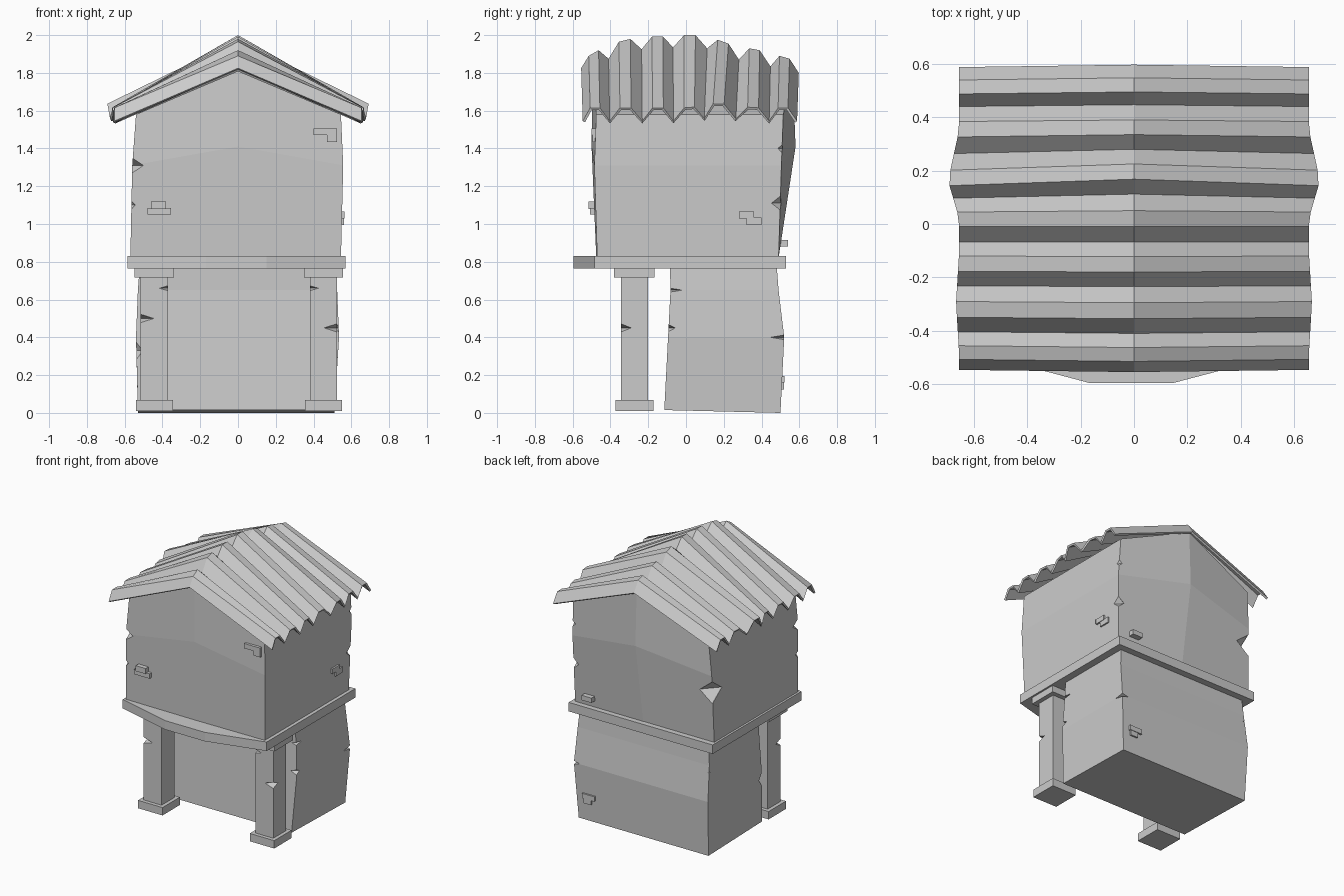
import bpy, bmesh
from mathutils import Vector

if "Cube" in bpy.data.objects:
    bpy.data.objects.remove(bpy.data.objects["Cube"])


def make(name, verts, faces):
    me = bpy.data.meshes.new(name)
    me.from_pydata(verts, [], faces)
    bm = bmesh.new()
    bm.from_mesh(me)
    if name != "corrugated_roof":
        bmesh.ops.recalc_face_normals(bm, faces=bm.faces)
    bm.to_mesh(me)
    bm.free()
    ob = bpy.data.objects.new(name, me)
    bpy.context.collection.objects.link(ob)
    return ob


def loft(name, rings, cap_top=True):
    """Closed solid from stacked rings of equal point count."""
    n = len(rings[0])
    verts = [p for r in rings for p in r]
    faces = [(k*n + i, k*n + (i+1) % n, (k+1)*n + (i+1) % n, (k+1)*n + i)
             for k in range(len(rings)-1) for i in range(n)]
    faces.append(tuple(range(n))[::-1])
    t = (len(rings)-1)*n
    if cap_top:
        faces.append(tuple(range(t, t+n)))
    else:  # gable: split along the ridge between points 1 and 4
        faces += [(t, t+1, t+4, t+5), (t+1, t+2, t+3, t+4)]
    return make(name, verts, faces)


def box(name, x0, x1, y0, y1, z0, z1):
    return loft(name, [[(x0, y0, z), (x1, y0, z), (x1, y1, z), (x0, y1, z)] for z in (z0, z1)])


def chip(ob, notches):
    """Cut pointed chips (centre, half sizes) out of an object."""
    for c, s in notches:
        v = [Vector(c) + Vector([s[a]*d if a == k else 0 for a in range(3)])
             for k in range(3) for d in (1, -1)]
        f = [(a, b, e) for a in (0, 1) for b in (2, 3) for e in (4, 5)]
        cut = make("chip_cutter", v, f)
        cut.hide_render = True
        m = ob.modifiers.new("chip", 'BOOLEAN')
        m.operation, m.object, m.solver = 'DIFFERENCE', cut, 'EXACT'
        bpy.context.view_layer.objects.active = ob
        bpy.ops.object.modifier_apply(modifier=m.name)
        bpy.data.objects.remove(cut)


# Lower body, slightly bowed
def ring4(xl, xr, yf, yb, zf, zb):
    return [(xl, yf, zf), (xr, yf, zf), (xr, yb, zb), (xl, yb, zb)]


lower = loft("lower_body", [
    ring4(-.53, .51, -.115, .50, .015, 0),
    ring4(-.54, .535, -.095, .52, .40, .40),
    ring4(-.53, .525, -.082, .49, .65, .65),
    ring4(-.52, .515, -.085, .48, .78, .78)])
chip(lower, [((.535, -.09, .65), (.05, .09, .014)),
             ((.54, .53, .40), (.06, .09, .015)),
             ((.54, -.10, .45), (.06, .05, .025)),
             ((-.545, -.10, .33), (.04, .04, .06)),
             ((-.545, .52, .60), (.05, .05, .02))])

# Floor slab with a bowed front
plan = [(-.585, -.485), (-.17, -.595), (.15, -.595), (.57, -.485), (.57, .53), (-.585, .53)]
loft("floor_slab", [[(x, y, z) for x, y in plan] for z in (.765, .83)])


# Upper body with gable ends and creased walls
def ring6(xl, xr, yf, yfm, yb, ybm, z, zm):
    return [(xl, yf, z), (0, yfm, zm), (xr, yf, z), (xr, yb, z), (0, ybm, zm), (xl, yb, z)]


upper = loft("upper_body", [
    ring6(-.57, .545, -.47, -.475, .49, .49, .82, .82),
    ring6(-.56, .557, -.485, -.50, .505, .58, 1.31, 1.41),
    ring6(-.54, .545, -.475, -.495, .515, .565, 1.58, 1.81)], cap_top=False)
chip(upper, [((-.56, -.485, 1.31), (.06, .06, .04)),
             ((-.56, .50, 1.19), (.10, .11, .08)),
             ((.555, .50, 1.11), (.05, .05, .04)),
             ((-.57, -.475, 1.10), (.03, .03, .03)),
             ((.56, .51, 1.40), (.03, .03, .03))])

# Front pillars with base and cap
for side, cx in (("left", -.443), ("right", .453)):
    p = box(side + "_pillar", cx-.072, cx+.072, -.345, -.2, .05, .73)
    s = -1 if cx < 0 else 1
    zn = .5 if cx < 0 else .45
    chip(p, [((cx + .072*s, -.345, zn), (.07, .055, .022)),
             ((cx - .072*s, -.345, .66), (.045, .04, .013))])
    box(side + "_pillar_base", cx-.098, cx+.098, -.372, -.173, .01, .067)
    box(side + "_pillar_cap", cx-.104, cx+.104, -.38, -.167, .718, .77)

# Raised bricks in the walls
box("front_brick_1", -.46, -.38, -.515, -.44, 1.08, 1.12)
box("front_brick_2", -.48, -.355, -.507, -.44, 1.05, 1.085)
box("front_brick_3", .40, .525, -.50, -.44, 1.47, 1.505)
box("front_brick_4", .47, .525, -.495, -.44, 1.435, 1.475)
box("side_brick_1", .50, .563, .28, .36, 1.03, 1.065)
box("side_brick_2", .50, .560, .32, .40, .995, 1.035)
box("back_brick_1", .38, .46, .45, .54, .88, .915)
box("back_brick_2", .37, .47, .45, .522, .16, .195)
box("back_brick_3", .40, .46, .45, .518, .125, .165)

# Corrugated roof: ridge profile (y, z), repeating valley / peak / peak
ridge = [(-.555, 1.825), (-.515, 1.89), (-.463, 1.92), (-.41, 1.875),
         (-.355, 1.965), (-.295, 1.98), (-.235, 1.925), (-.18, 1.992),
         (-.122, 1.992), (-.068, 1.935), (-.01, 2.0), (.05, 2.0),
         (.112, 1.93), (.168, 1.975), (.225, 1.955), (.28, 1.87),
         (.335, 1.93), (.39, 1.92), (.447, 1.835), (.495, 1.89),
         (.548, 1.875), (.597, 1.80)]
verts, faces = [], []
for i, (y, z) in enumerate(ridge):
    bulge = max(0, 1 - abs(y-.19)/.17)
    ex = .655 + .042*bulge + .012*max(0, 1 - abs(y+.3)/.2)
    ez = (1.545 if i % 3 == 0 else 1.615) + .025*bulge
    ey = y*.985 - .025*bulge
    verts += [(-ex, ey, ez), (0, y, z), (ex, ey, ez)]
    if i:
        for j in (0, 1):
            a = (i-1)*3 + j
            faces.append((a, a+1, a+4, a+3))
roof = make("corrugated_roof", verts, faces)
sol = roof.modifiers.new("thickness", 'SOLIDIFY')
sol.thickness, sol.offset = .014, -1
